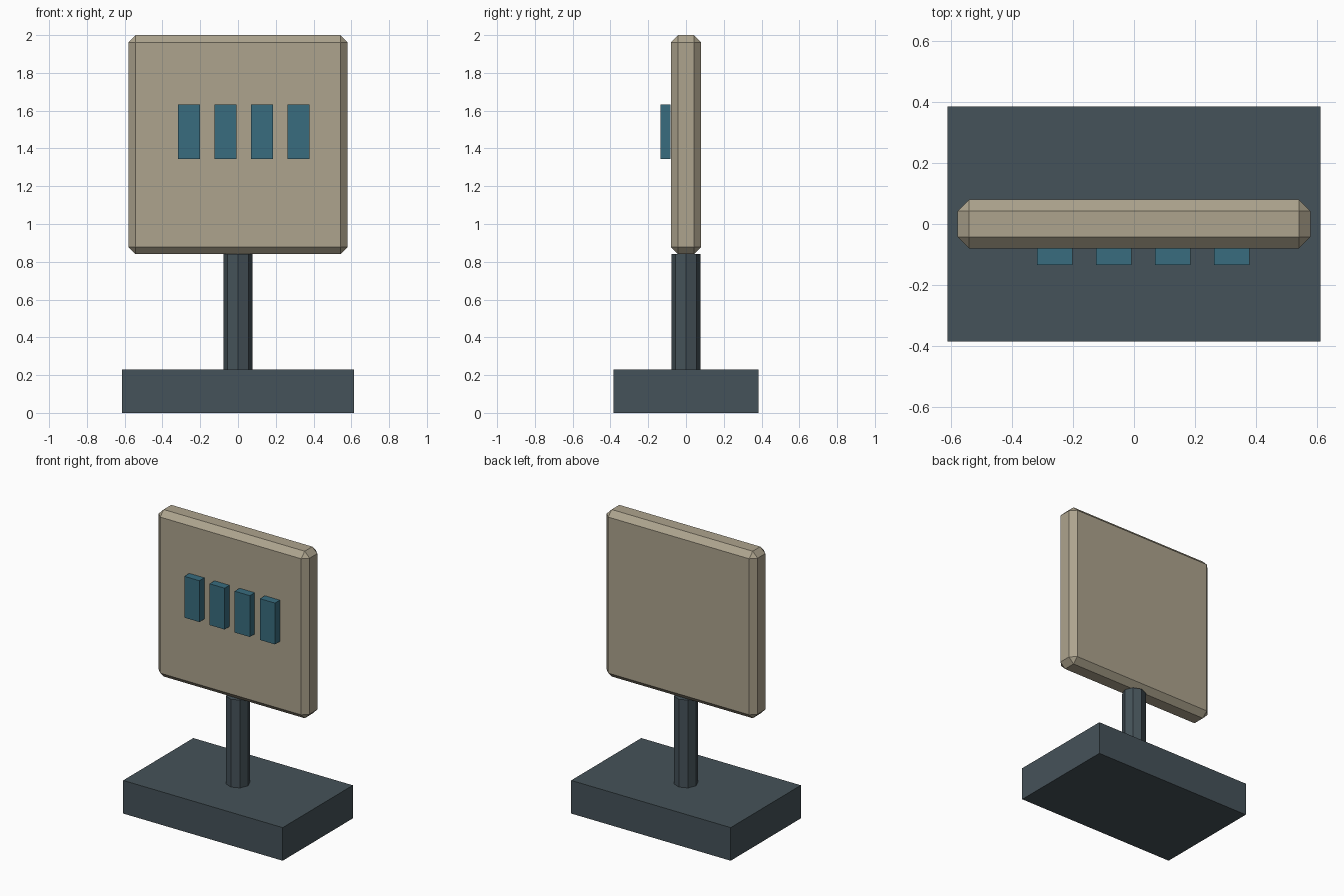
import bpy

if "Cube" in bpy.data.objects:
    bpy.data.objects.remove(bpy.data.objects["Cube"])


def material(name, rgb):
    mat = bpy.data.materials.new(name)
    mat.diffuse_color = (*rgb, 1)
    mat.use_nodes = True
    mat.node_tree.nodes["Principled BSDF"].inputs["Base Color"].default_value = mat.diffuse_color
    return mat


def box(name, centre, size, mat):
    bpy.ops.mesh.primitive_cube_add(size=1, location=centre)
    obj = bpy.context.object
    obj.name = name
    obj.scale = size
    bpy.ops.object.transform_apply(location=False, rotation=False, scale=True)
    obj.data.materials.append(mat)
    return obj


beige = material("beige", (0.42, 0.37, 0.27))
slate = material("slate", (0.06, 0.085, 0.10))
teal = material("teal", (0.04, 0.15, 0.21))

# Base block
BASE_H, PANEL_Z = 0.23, 0.84
box("base", (0, 0, BASE_H / 2), (1.226, 0.77, BASE_H), slate)

# Octagonal post between base and panel
bpy.ops.mesh.primitive_cylinder_add(
    vertices=8, radius=0.077, depth=PANEL_Z - BASE_H,
    location=(0, 0, (PANEL_Z + BASE_H) / 2))
post = bpy.context.object
post.name = "post"
post.data.materials.append(slate)

# Chamfered display panel
panel = box("panel", (0, 0, (PANEL_Z + 2) / 2), (1.16, 0.16, 2 - PANEL_Z), beige)
bevel = panel.modifiers.new("chamfer", 'BEVEL')
bevel.width = 0.038
bevel.segments = 1

# Row of four raised blocks on the front face
for i in range(4):
    box(f"display_block_{i + 1}", (-0.26 + i * 0.1935, -0.108, 1.488),
        (0.116, 0.054, 0.287), teal)
